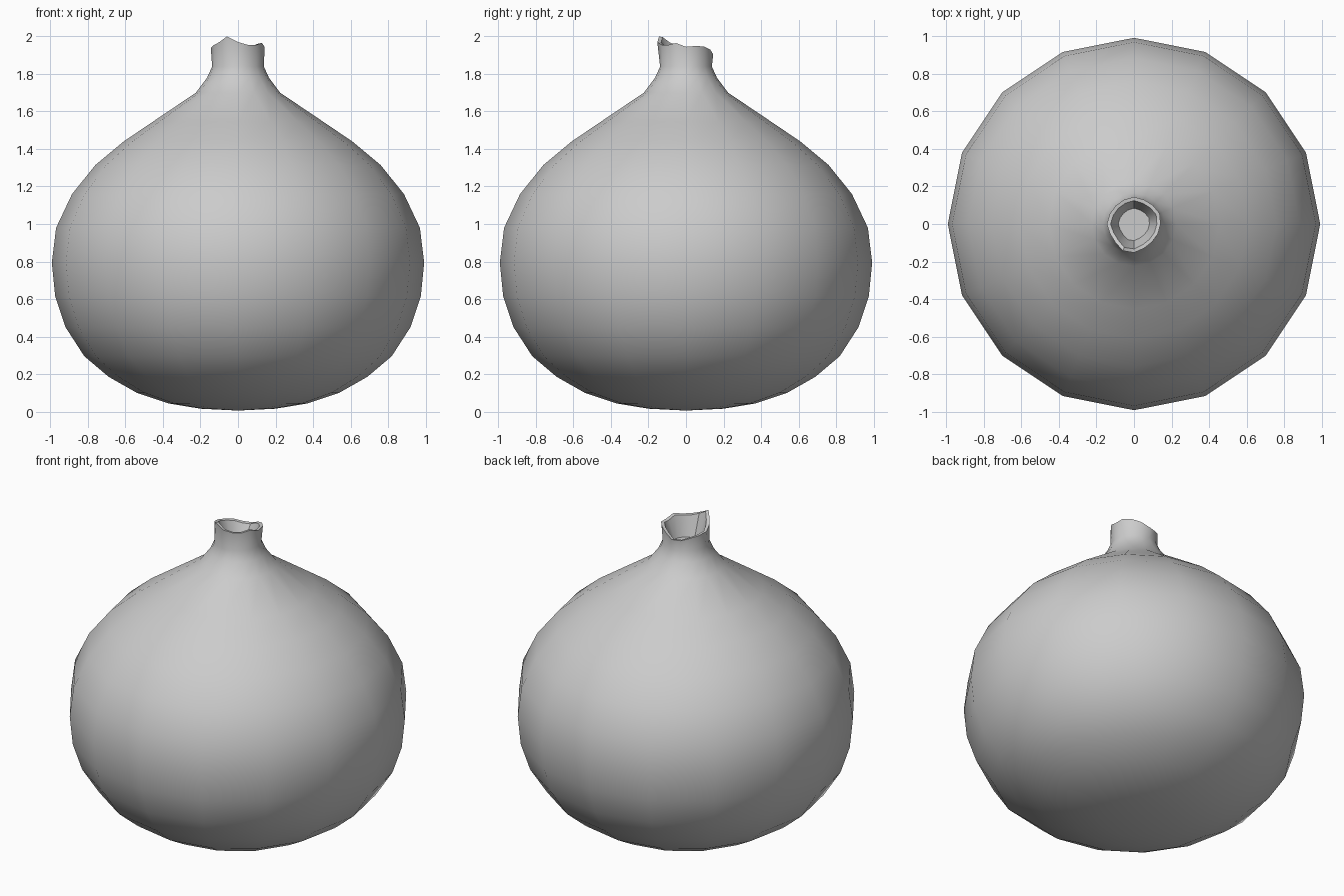
import bpy, bmesh, math

if "Cube" in bpy.data.objects:
    bpy.data.objects.remove(bpy.data.objects["Cube"])

SIDES = 16

# outer body profile (radius, height), bottom to neck
body = [(0.20, 0.015), (0.37, 0.043), (0.54, 0.10), (0.69, 0.185), (0.82, 0.295),
        (0.92, 0.45), (0.975, 0.615), (0.993, 0.795), (0.97, 0.98), (0.885, 1.16),
        (0.76, 1.315), (0.61, 1.44), (0.455, 1.545), (0.225, 1.70), (0.165, 1.78),
        (0.138, 1.84)]

# torn rim: height and radius for each side, counter-clockwise from +x
rim_z = [1.945, 1.95, 1.945, 1.93, 1.905, 1.905, 1.92, 1.93,
         1.94, 1.955, 1.97, 2.0, 1.97, 1.955, 1.955, 1.965]
rim_r = [0.142, 0.148, 0.142, 0.14, 0.145, 0.14, 0.138, 0.14,
         0.145, 0.138, 0.14, 0.155, 0.153, 0.14, 0.136, 0.138]

bm = bmesh.new()


def ring(radius, height):
    verts = []
    for i in range(SIDES):
        a = 2 * math.pi * i / SIDES
        verts.append(bm.verts.new((radius(i) * math.cos(a), radius(i) * math.sin(a), height(i))))
    return verts


# outer skin, rim, and the hollow inside the neck
rings = [ring(lambda i, r=r: r, lambda i, z=z: z) for r, z in body]
rings.append(ring(lambda i: rim_r[i], lambda i: rim_z[i]))
rings.append(ring(lambda i: rim_r[i] - 0.02, lambda i: rim_z[i] - 0.003))
rings.append(ring(lambda i: rim_r[i] * 0.58, lambda i: 1.83))

for low, high in zip(rings, rings[1:]):
    for i in range(SIDES):
        j = (i + 1) % SIDES
        bm.faces.new((low[i], low[j], high[j], high[i]))

# floor of the hollow and rounded base
bm.faces.new(rings[-1])
base = bm.verts.new((0, 0, 0.005))
for i in range(SIDES):
    bm.faces.new((base, rings[0][(i + 1) % SIDES], rings[0][i]))

bmesh.ops.recalc_face_normals(bm, faces=bm.faces)
mesh = bpy.data.meshes.new("bulb")
bm.to_mesh(mesh)
bm.free()

bulb = bpy.data.objects.new("bulb", mesh)
bpy.context.collection.objects.link(bulb)
bpy.context.view_layer.objects.active = bulb
bulb.select_set(True)
bpy.ops.object.shade_smooth_by_angle(angle=math.radians(35))
